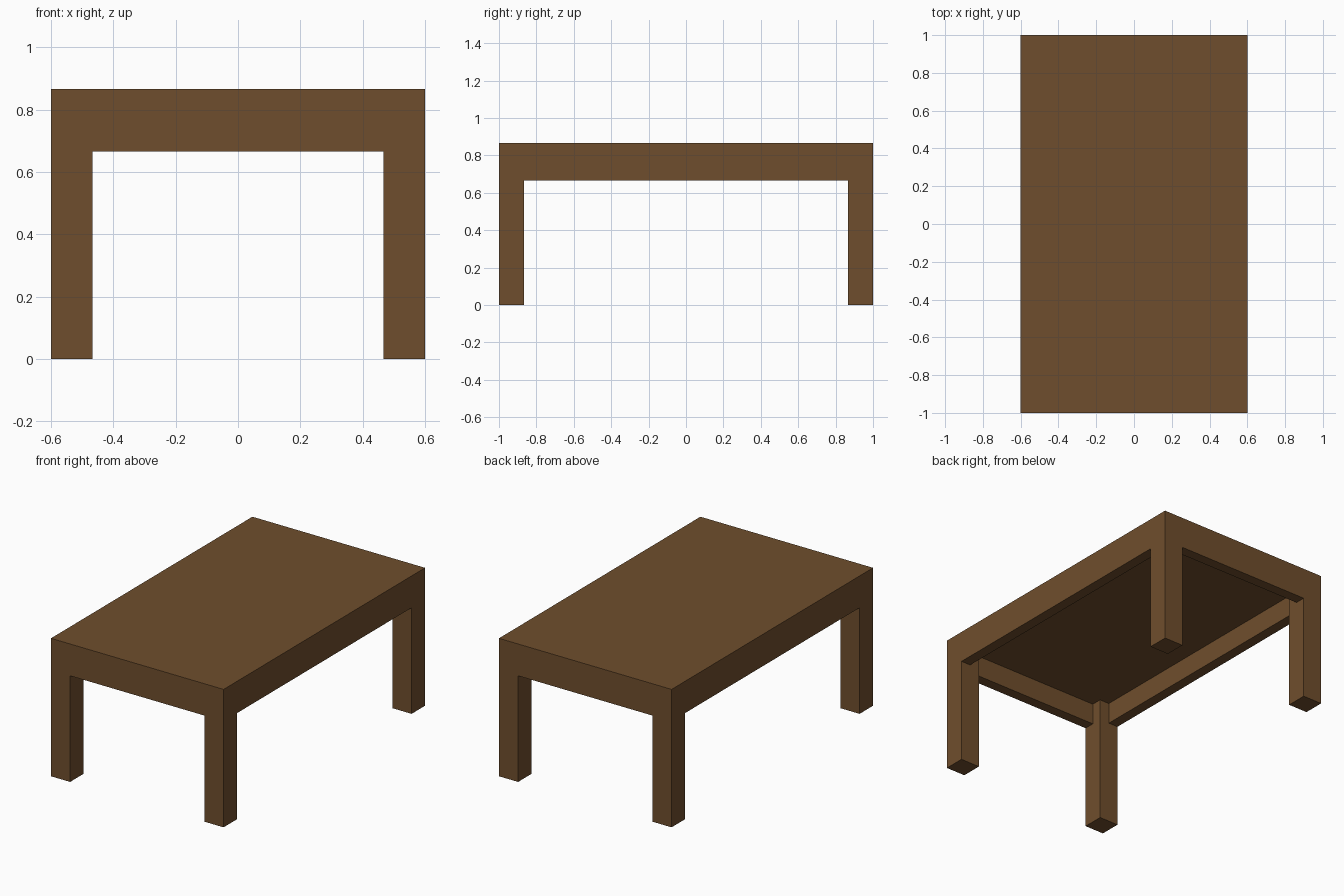
import bpy

cube = bpy.data.objects.get("Cube")
if cube:
    bpy.data.objects.remove(cube, do_unlink=True)

# One wood colour
COLOR = (0.159, 0.076, 0.026, 1.0)
wood = bpy.data.materials.new("brown wood")
wood.use_nodes = True
wood.diffuse_color = COLOR
wood.node_tree.nodes["Principled BSDF"].inputs["Base Color"].default_value = COLOR

U = 1 / 15                      # board thickness
HX, HY = 9 * U, 15 * U          # half width and half length
LEG = 2 * U                     # leg side
Z_APRON, Z_TOP = 10 * U, 12 * U # underside of apron, underside of top


def box(name, lo, hi):
    """Axis-aligned box between two opposite corners."""
    bpy.ops.mesh.primitive_cube_add(size=1, location=[(a + b) / 2 for a, b in zip(lo, hi)])
    ob = bpy.context.object
    ob.name = ob.data.name = name
    for v in ob.data.vertices:
        v.co = [c * (b - a) for c, a, b in zip(v.co, lo, hi)]
    ob.data.materials.append(wood)
    return ob


# Tabletop
box("tabletop", (-HX, -HY, Z_TOP), (HX, HY, Z_TOP + U))

# Four corner legs
for sx, side in ((1, "left"), (-1, "right")):
    for sy, end in ((-1, "front"), (1, "back")):
        x = sorted((sx * HX, sx * (HX - LEG)))
        y = sorted((sy * HY, sy * (HY - LEG)))
        box(f"{end}_{side}_leg", (x[0], y[0], 0), (x[1], y[1], Z_TOP))

# Apron rails between the legs, flush with the outside
for s, side, end in ((1, "left", "back"), (-1, "right", "front")):
    x = sorted((s * HX, s * (HX - U)))
    y = sorted((s * HY, s * (HY - U)))
    box(f"{side}_apron", (x[0], -HY + LEG, Z_APRON), (x[1], HY - LEG, Z_TOP))
    box(f"{end}_apron", (-HX + LEG, y[0], Z_APRON), (HX - LEG, y[1], Z_TOP))
